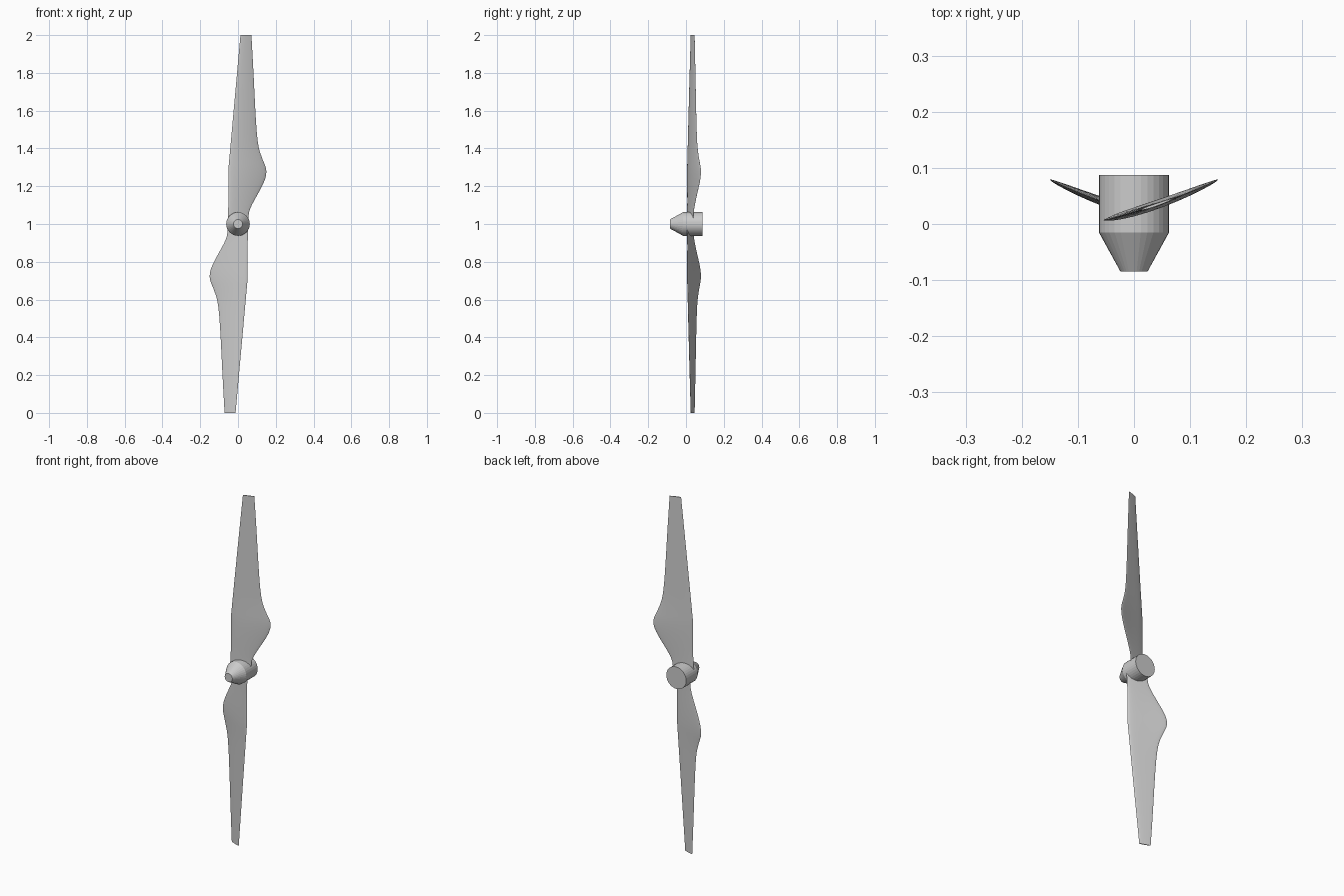
import bpy, bmesh, math
from mathutils import Matrix

if "Cube" in bpy.data.objects:
    bpy.data.objects.remove(bpy.data.objects["Cube"])

HUB_Z = 1.0

# blade outline in the front view: (z, x)
TRAILING = [(1.0, 0.054), (1.06, 0.058), (1.10, 0.073), (1.15, 0.100), (1.20, 0.127),
            (1.24, 0.144), (1.27, 0.150), (1.30, 0.147), (1.34, 0.131), (1.40, 0.111),
            (1.48, 0.100), (1.60, 0.092), (1.80, 0.082), (2.0, 0.071)]
LEADING = [(1.0, -0.055), (1.06, -0.053), (1.12, -0.050), (1.30, -0.050), (2.0, 0.013)]


def linear(pts, z):
    for (z0, a), (z1, b) in zip(pts, pts[1:]):
        if z <= z1:
            return a + (b - a) * (z - z0) / (z1 - z0)
    return pts[-1][1]


def smooth(pts, z):
    """Cubic Hermite through the points."""
    def slope(i):
        a, b = pts[max(i - 1, 0)], pts[min(i + 1, len(pts) - 1)]
        return (b[1] - a[1]) / (b[0] - a[0])
    for i in range(len(pts) - 1):
        (z0, a), (z1, b) = pts[i], pts[i + 1]
        if z <= z1 or i == len(pts) - 2:
            h = z1 - z0
            t = min((z - z0) / h, 1)
            return ((2*t**3 - 3*t**2 + 1) * a + (t**3 - 2*t**2 + t) * h * slope(i)
                    + (3*t**2 - 2*t**3) * b + (t**3 - t**2) * h * slope(i + 1))


def camber(x):
    """Pitched, gently curved mean surface of the blade."""
    return 0.0215 + 0.30 * x + 0.55 * x * x


def loft(name, rings):
    """Skin closed rings of points and cap both ends."""
    bm = bmesh.new()
    rows = [[bm.verts.new(p) for p in r] for r in rings]
    for a, b in zip(rows, rows[1:]):
        n = len(a)
        for i in range(n):
            bm.faces.new((a[i], a[(i + 1) % n], b[(i + 1) % n], b[i]))
    bm.faces.new(rows[0])
    bm.faces.new(rows[-1])
    bmesh.ops.recalc_face_normals(bm, faces=bm.faces)
    me = bpy.data.meshes.new(name)
    bm.to_mesh(me)
    bm.free()
    ob = bpy.data.objects.new(name, me)
    bpy.context.collection.objects.link(ob)
    return ob


def section(z, steps=12):
    """Thin airfoil section at height z."""
    lo, hi = linear(LEADING, z), smooth(TRAILING, z)
    chord = hi - lo
    ring = []
    for k in range(2 * steps):
        a = math.pi * k / steps
        u = (1 - math.cos(a)) / 2
        half = chord * (0.050 * abs(math.sin(a)) * (1 - 0.35 * u))
        x = lo + chord * u
        ring.append((x, camber(x) + (half if k <= steps else -half), z))
    return ring


# blades: one lofted, the other turned half way round the hub axis
zs = [1.0 + 0.02 * i for i in range(25)] + [1.5 + 0.05 * i for i in range(11)]
upper = loft("upper_blade", [section(z) for z in zs])
bpy.context.view_layer.objects.active = upper
upper.select_set(True)
bpy.ops.object.shade_smooth_by_angle(angle=math.radians(35))

lower = upper.copy()
lower.data = upper.data.copy()
lower.name = "lower_blade"
bpy.context.collection.objects.link(lower)
lower.data.transform(Matrix.Translation((0, 0, HUB_Z)) @ Matrix.Rotation(math.pi, 4, 'Y')
                     @ Matrix.Translation((0, 0, -HUB_Z)))

# hub: cylinder with a truncated cone nose
SIDES = 32
profile = [(-0.085, 0.024), (-0.015, 0.0625), (0.0875, 0.0625)]
loft("hub", [[(r * math.cos(2 * math.pi * i / SIDES), y, HUB_Z + r * math.sin(2 * math.pi * i / SIDES))
              for i in range(SIDES)] for y, r in profile])
